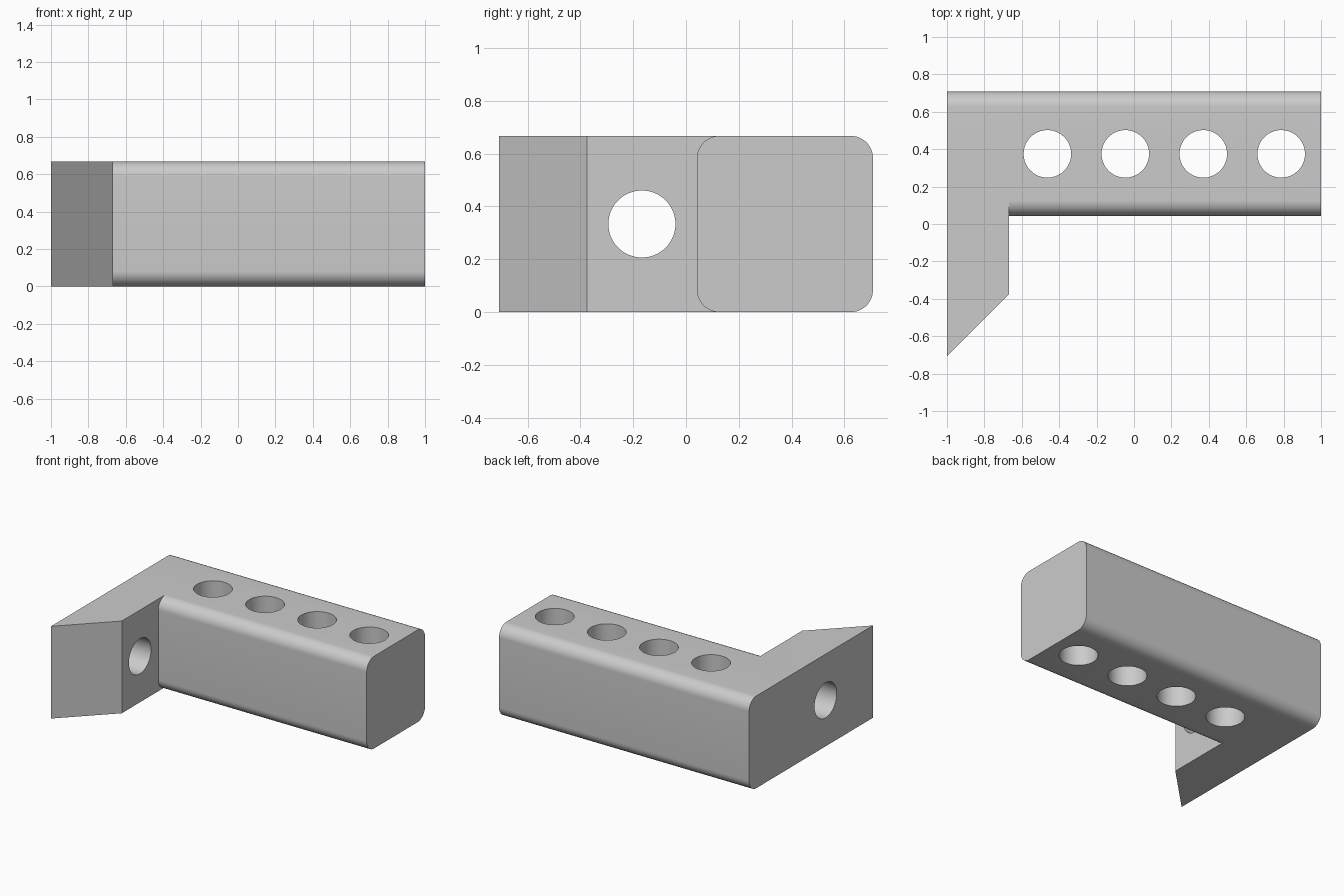
import bpy, bmesh, math
from mathutils import Matrix

if "Cube" in bpy.data.objects:
    bpy.data.objects.remove(bpy.data.objects["Cube"])

H = 0.667          # height
Y0, Y1 = 0.042, 0.708
R = 0.083          # long edge rounding

grey = bpy.data.materials.new("light grey")
grey.diffuse_color = (0.6, 0.6, 0.6, 1)
grey.use_nodes = True
grey.node_tree.nodes["Principled BSDF"].inputs["Base Color"].default_value = grey.diffuse_color


def prism(name, points, offset):
    """Extrude a closed outline by an offset vector."""
    bm = bmesh.new()
    face = bm.faces.new([bm.verts.new(p) for p in points])
    new = bmesh.ops.extrude_face_region(bm, geom=[face])["geom"]
    bmesh.ops.translate(bm, vec=offset, verts=[v for v in new if isinstance(v, bmesh.types.BMVert)])
    bmesh.ops.recalc_face_normals(bm, faces=bm.faces)
    return finish(name, bm)


def finish(name, bm):
    mesh = bpy.data.meshes.new(name)
    bm.to_mesh(mesh)
    bm.free()
    mesh.materials.append(grey)
    ob = bpy.data.objects.new(name, mesh)
    bpy.context.collection.objects.link(ob)
    return ob


def drill(name, centre, axis):
    """Cylindrical hole cutter along z or x."""
    bm = bmesh.new()
    turn = Matrix.Rotation(math.pi / 2, 4, 'Y') if axis == 'X' else Matrix()
    bmesh.ops.create_cone(bm, cap_ends=True, segments=64, radius1=0.127, radius2=0.127,
                          depth=1.2, matrix=Matrix.Translation(centre) @ turn)
    return finish(name, bm)


def boolean(target, tool, operation):
    mod = target.modifiers.new(operation.lower(), 'BOOLEAN')
    mod.operation, mod.object, mod.solver = operation, tool, 'EXACT'
    bpy.context.view_layer.objects.active = target
    bpy.ops.object.modifier_apply(modifier=mod.name)
    bpy.data.objects.remove(tool)


# Long bar with rounded long edges
profile = []
for i, (y, z) in enumerate([(Y1 - R, H - R), (Y0 + R, H - R), (Y0 + R, R), (Y1 - R, R)]):
    for k in range(13):
        a = math.pi / 2 * (i + k / 12)
        profile.append((-1, y + R * math.cos(a), z + R * math.sin(a)))
bracket = prism("bracket", profile, (2, 0, 0))

# Square arm with a mitred tip
arm = prism("arm", [(-1, -0.708, 0), (-0.667, -0.375, 0), (-0.667, 0.375, 0), (-1, 0.375, 0)], (0, 0, H))
boolean(bracket, arm, 'UNION')

# Four vertical holes in the bar, one cross hole in the arm
for i in range(4):
    boolean(bracket, drill("bar_hole", (-0.463 + i * 0.4167, 0.375, H / 2), 'Z'), 'DIFFERENCE')
boolean(bracket, drill("arm_hole", (-0.833, -0.167, H / 2), 'X'), 'DIFFERENCE')

bpy.ops.object.select_all(action='DESELECT')
bracket.select_set(True)
bpy.context.view_layer.objects.active = bracket
bpy.ops.object.shade_smooth_by_angle(angle=math.radians(30))
